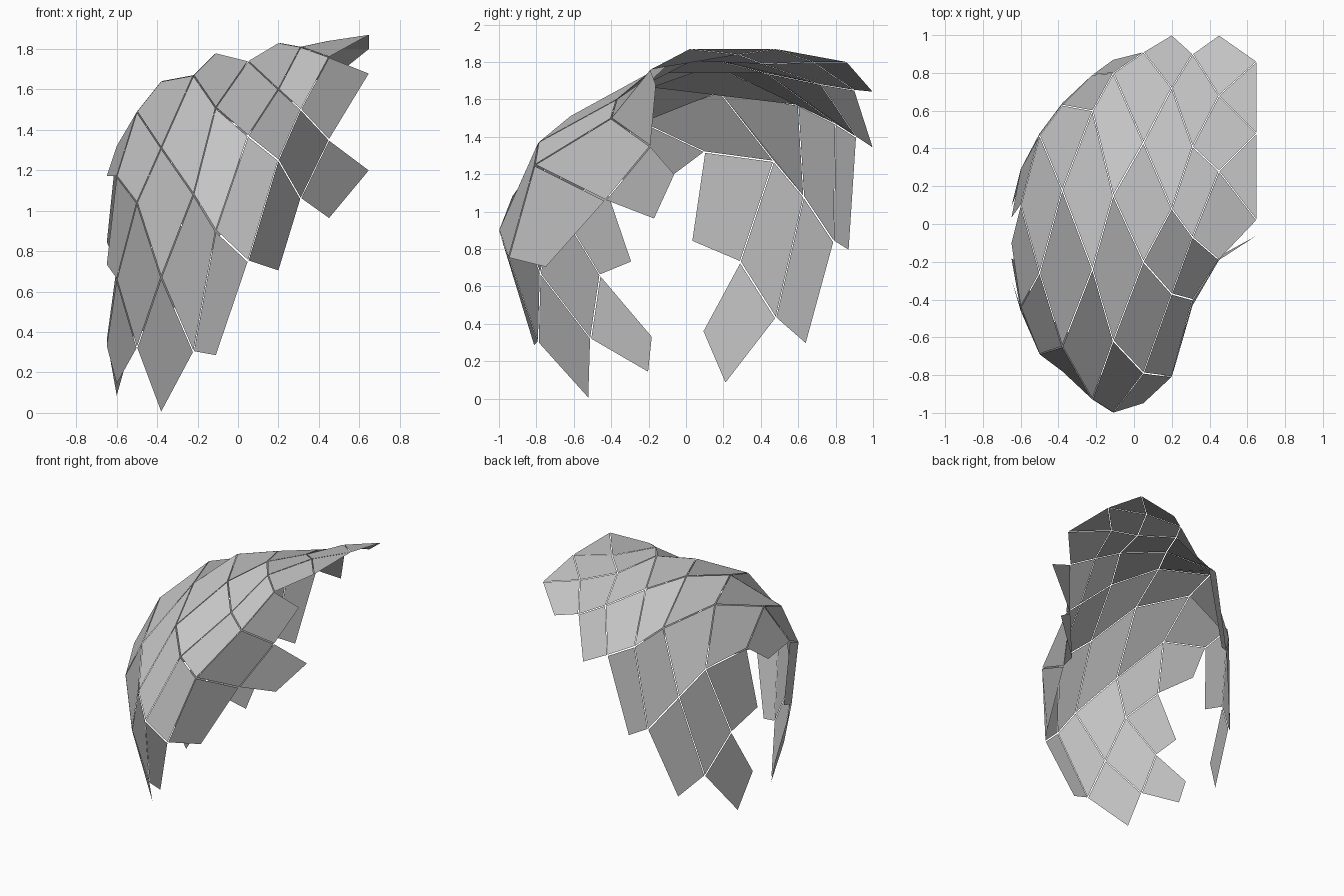
import bpy
from mathutils import Vector

default_cube = bpy.data.objects.get("Cube")
if default_cube:
    bpy.data.objects.remove(default_cube, do_unlink=True)

GAP_SCALE = 0.98     # panels are shrunk a little so that joints stay open


def make_material(name, value):
    material = bpy.data.materials.new(name)
    material.use_nodes = True
    colour = (value, value, value, 1)
    material.diffuse_color = colour
    shader = material.node_tree.nodes["Principled BSDF"]
    shader.inputs["Base Color"].default_value = colour
    return material


panel_grey = make_material("panel grey", 0.55)


def rib(x, *profile):
    """An arch across the shell at one x, as (y, z) joints from front to back."""
    return [Vector((x, y, z)) for y, z in profile]


# Arched ribs from the closed side wall to the cantilevered roof edge
wall_edge = rib(-.65, (-.18, .33), (-.29, .73), (-.1, 1.17), (.03, .84), (.09, .36))
wall_outer = rib(-.6, (-.2, .14), (-.46, .66), (-.44, 1.17), (.1, 1.32), (.29, .73), (.21, .08))
wall_inner = rib(-.5, (-.51, .32), (-.69, 1.04), (-.26, 1.49), (.47, 1.27), (.48, .43))
leg_outer = rib(-.38, (-.52, 0), (-.78, .67), (-.65, 1.31), (.18, 1.64), (.63, 1.08), (.64, .29))
leg_inner = rib(-.22, (-.79, .3), (-.93, 1.08), (-.24, 1.67), (.6, 1.57), (.79, .84))
crown_outer = rib(-.11, (-.81, .28), (-1, .9), (-.62, 1.51), (.15, 1.78), (.8, 1.47), (.87, .79))
crown_inner = rib(.05, (-.95, .75), (-.79, 1.37), (-.2, 1.74), (.43, 1.74), (.91, 1.4))
hood_outer = rib(.2, (-.75, .7), (-.81, 1.25), (-.37, 1.6), (.08, 1.83), (.72, 1.68), (1, 1.34))
hood_inner = rib(.31, (-.43, 1.06), (-.4, 1.5), (-.07, 1.81), (.41, 1.79), (.9, 1.65))
roof = rib(.45, (-.17, .96), (-.19, 1.35), (-.19, 1.76), (.28, 1.84), (.68, 1.8), (1, 1.64))
roof_edge = rib(.65, (-.06, 1.2), (-.16, 1.68), (.02, 1.87), (.48, 1.87), (.86, 1.8))

named_ribs = [
    ("wall_edge", wall_edge), ("wall_outer", wall_outer),
    ("wall_inner", wall_inner), ("leg_outer", leg_outer),
    ("leg_inner", leg_inner), ("crown_outer", crown_outer),
    ("crown_inner", crown_inner), ("hood_outer", hood_outer),
    ("hood_inner", hood_inner), ("roof", roof), ("roof_edge", roof_edge),
]


def add_panels(name, panels):
    """One object of separate flat panels, each drawn in from its joints."""
    vertices, faces = [], []
    for corners in panels:
        centre = sum(corners, Vector()) / len(corners)
        start = len(vertices)
        vertices += [centre.lerp(corner, GAP_SCALE) for corner in corners]
        faces.append(range(start, len(vertices)))
    mesh = bpy.data.meshes.new(name)
    mesh.from_pydata(vertices, [], [tuple(face) for face in faces])
    mesh.materials.append(panel_grey)
    shell = bpy.data.objects.new(name, mesh)
    bpy.context.collection.objects.link(shell)


# Diamond panels: two joints along a rib and one on each neighbouring rib
for index in range(1, len(named_ribs) - 1):
    name, middle = named_ribs[index]
    outer = named_ribs[index - 1][1]
    inner = named_ribs[index + 1][1]
    shift = 1 - index % 2      # long and short ribs alternate
    panels = [
        (middle[j], inner[j + shift], middle[j + 1], outer[j + shift])
        for j in range(len(middle) - 1)
    ]
    add_panels(name + "_panels", panels)

# Triangular panels finish the straight roof edge
triangles = [(roof_edge[j], roof_edge[j + 1], roof[j + 1]) for j in (2, 3)]
add_panels("roof_edge_panels", triangles)
